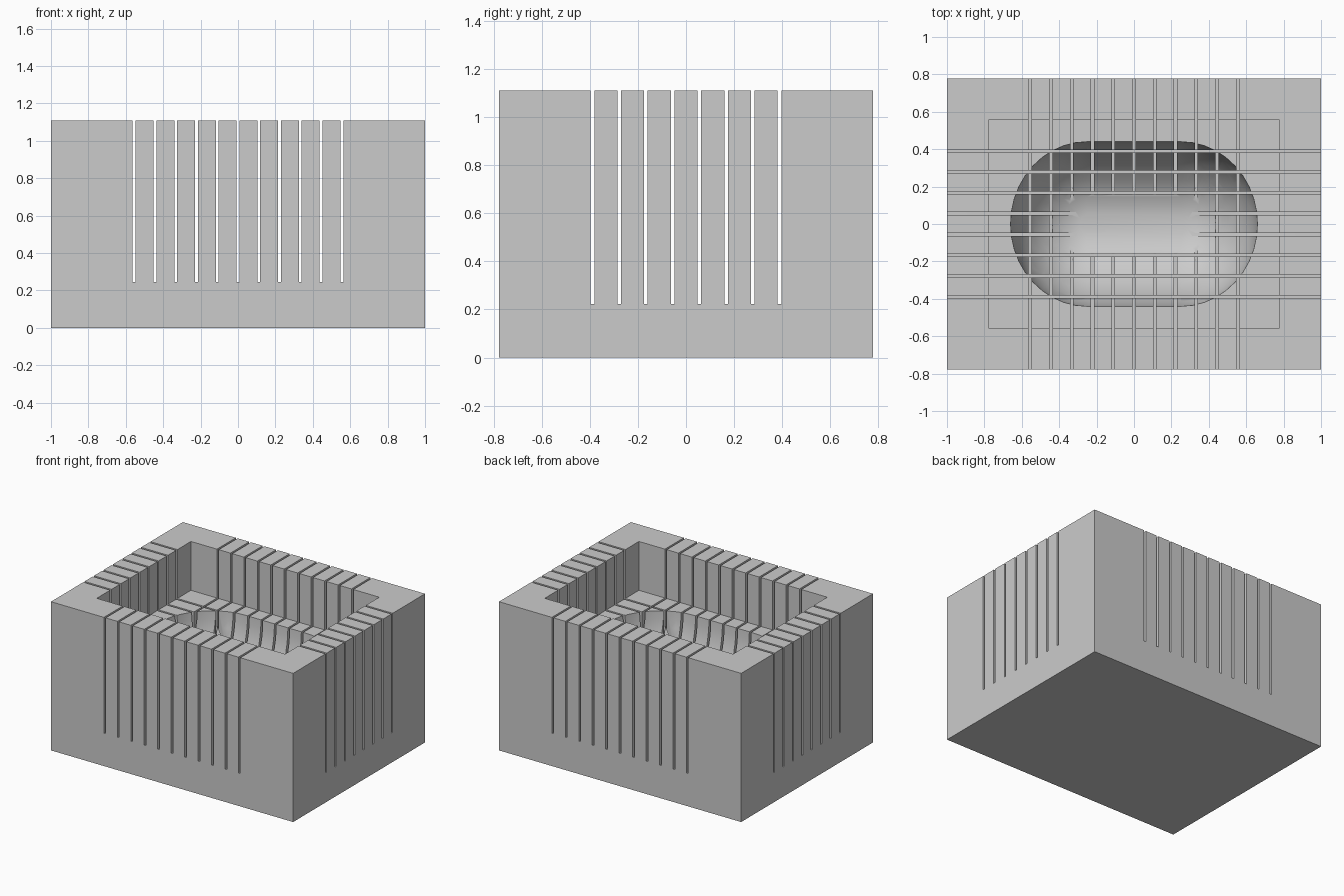
import bpy, bmesh, math
from mathutils import Matrix

if "Cube" in bpy.data.objects:
    bpy.data.objects.remove(bpy.data.objects["Cube"])

U = 1 / 9                       # layout module
TOP, LEDGE, BOTTOM = 1.11, 0.745, 0.21
SLOT_W = 0.015


def add_object(name, bm):
    bmesh.ops.recalc_face_normals(bm, faces=bm.faces)
    mesh = bpy.data.meshes.new(name)
    bm.to_mesh(mesh)
    bm.free()
    obj = bpy.data.objects.new(name, mesh)
    bpy.context.collection.objects.link(obj)
    return obj


def boxes(name, specs):
    """One object from (x, y, z0, z1, size_x, size_y) boxes."""
    bm = bmesh.new()
    for x, y, z0, z1, sx, sy in specs:
        m = Matrix.Translation((x, y, (z0 + z1) / 2)) @ Matrix.Diagonal((sx, sy, z1 - z0, 1))
        bmesh.ops.create_cube(bm, size=1, matrix=m)
    return add_object(name, bm)


def bowl(name, rings=14, seg=20):
    """Rounded oblong cavity: a quarter-ellipse profile swept round a short straight core."""
    bm = bmesh.new()
    levels = [(1, LEDGE + 0.1)]
    for i in range(rings):
        a = i / rings * math.pi / 2
        levels.append((math.cos(a), LEDGE - (LEDGE - BOTTOM) * math.sin(a)))
    loops = []
    for t, z in levels:
        loop = []
        for side, start in ((1, -math.pi / 2), (-1, math.pi / 2)):
            for k in range(seg + 1):
                a = start + math.pi * k / seg
                loop.append(bm.verts.new((side * 0.25 + 0.41 * t * math.cos(a),
                                          0.44 * t * math.sin(a), z)))
        loops.append(loop)
    n = len(loops[0])
    for lo, hi in zip(loops, loops[1:]):
        for k in range(n):
            bm.faces.new((lo[k], lo[(k + 1) % n], hi[(k + 1) % n], hi[k]))
    bm.faces.new(loops[0])
    bm.faces.new(loops[-1])
    return add_object(name, bm)


# Solid block
block = boxes("mold_block", [(0, 0, 0, TOP, 2, 14 * U)])

# Cutters: upper recess, bowl, and the two crossing sets of slots
cutters = [
    boxes("recess_cutter", [(0, 0, LEDGE, 1.3, 14 * U, 10 * U)]),
    bowl("bowl_cutter"),
    boxes("lengthwise_slot_cutter",
          [(0, (i - 3.5) * U, 0.222, 1.4, 2.4, SLOT_W) for i in range(8)]),
    boxes("crosswise_slot_cutter",
          [(i * U, 0, 0.245, 1.5, SLOT_W, 2) for i in range(-5, 6)]),
]
bpy.context.view_layer.objects.active = block
block.select_set(True)
for c in cutters:
    c.hide_render = True
    mod = block.modifiers.new(c.name, 'BOOLEAN')
    mod.operation, mod.solver, mod.object = 'DIFFERENCE', 'EXACT', c
    bpy.ops.object.modifier_apply(modifier=mod.name)
for c in cutters:
    bpy.data.objects.remove(c)

# Smooth bowl, crisp slots and edges
bpy.ops.object.shade_smooth_by_angle(angle=math.radians(30))
